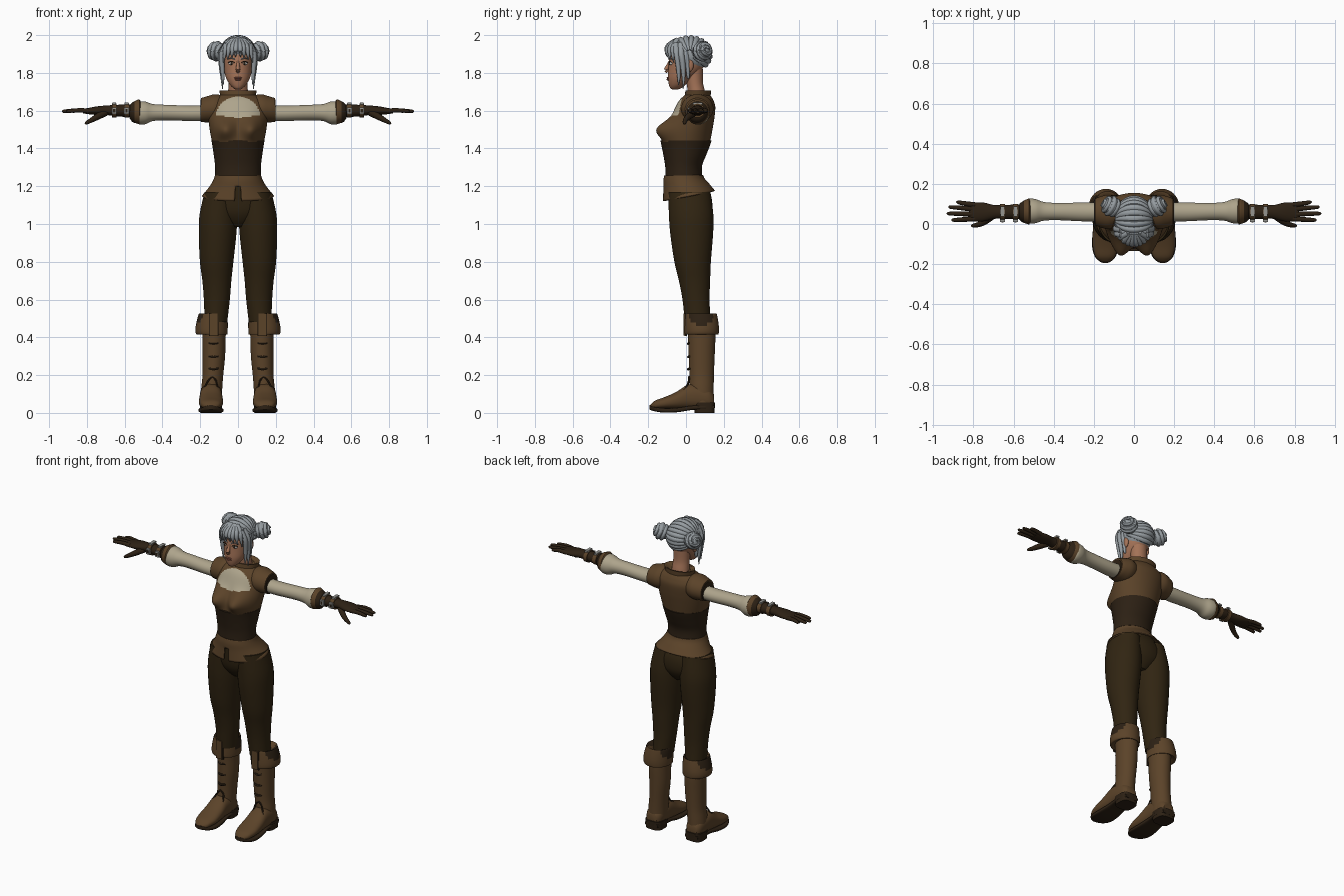
import bpy, bmesh, math
from mathutils import Vector, Matrix

def material(name, rgb):
    m = bpy.data.materials.new(name)
    m.diffuse_color = (*rgb, 1)
    return m

BROWN = material("brown_leather", (0.105, 0.056, 0.022))
DARK = material("dark_leather", (0.026, 0.015, 0.007))
PANTS = material("dark_cloth", (0.030, 0.018, 0.006))
LINEN = material("linen", (0.42, 0.37, 0.26))
HAIR = material("grey_hair", (0.30, 0.33, 0.35))
SKIN = material("skin", (0.37, 0.17, 0.095))
METAL = material("metal", (0.30, 0.30, 0.28))
LIPS = material("lips", (0.24, 0.08, 0.055))
WHITE = material("eye_white", (0.60, 0.60, 0.58))

def finish(name, bm, mats, rule=None, cut=None, mirror=False, thick=0):
    mats = mats if isinstance(mats, (list, tuple)) else [mats]
    if cut:
        bad = [f for f in bm.faces if cut(f.calc_center_median())]
        bmesh.ops.delete(bm, geom=bad, context='FACES')
    bmesh.ops.recalc_face_normals(bm, faces=bm.faces)
    for f in bm.faces:
        f.material_index = rule(f.calc_center_median()) if rule else 0
    me = bpy.data.meshes.new(name)
    bm.to_mesh(me)
    bm.free()
    ob = bpy.data.objects.new(name, me)
    bpy.context.collection.objects.link(ob)
    for m in mats:
        me.materials.append(m)
    bpy.ops.object.select_all(action='DESELECT')
    ob.select_set(True)
    bpy.context.view_layer.objects.active = ob
    bpy.ops.object.shade_smooth_by_angle(angle=math.radians(45))
    if thick:
        ob.modifiers.new("thickness", 'SOLIDIFY').thickness = thick
    if mirror:
        ob.modifiers.new("mirror", 'MIRROR')
    return ob

def smooth(rows, steps):
    """Catmull-Rom interpolation of number tuples."""
    out = []
    for i in range(len(rows) - 1):
        a, b, c, d = rows[max(i - 1, 0)], rows[i], rows[i + 1], rows[min(i + 2, len(rows) - 1)]
        for k in range(steps):
            t = k / steps
            out.append(tuple(q + 0.5 * t * (r - p + t * (2 * p - 5 * q + 4 * r - s + t * (3 * (q - r) + s - p)))
                             for p, q, r, s in zip(a, b, c, d)))
    return out + [rows[-1]]

def skin(name, rings, mats, caps=True, **kw):
    bm = bmesh.new()
    vs = [[bm.verts.new(p) for p in ring] for ring in rings]
    n = len(vs[0])
    for r0, r1 in zip(vs, vs[1:]):
        for i in range(n):
            j = (i + 1) % n
            bm.faces.new((r0[i], r0[j], r1[j], r1[i]))
    if caps:
        bm.faces.new(vs[0])
        bm.faces.new(vs[-1])
    return finish(name, bm, mats, **kw)

def loft(name, mats, rows, axis='z', n=32, steps=4, power=1.0, warp=None, **kw):
    """Rows are (position on axis, centre a, centre b, radius a, radius b)."""
    rings = []
    for t, a, b, ra, rb in smooth(rows, steps):
        ring = []
        for i in range(n):
            c, s = math.cos(math.tau * (i + .5) / n), math.sin(math.tau * (i + .5) / n)
            u = a + ra * math.copysign(abs(c) ** power, c)
            v = b + rb * math.copysign(abs(s) ** power, s)
            p = Vector({'x': (t, u, v), 'y': (u, t, v), 'z': (u, v, t)}[axis])
            ring.append(warp(p) if warp else p)
        rings.append(ring)
    return skin(name, rings, mats, **kw)

def tube(name, mats, rows, n=10, steps=4, **kw):
    """Rows are (x, y, z, radius) along a path."""
    rows = smooth(rows, steps)
    pts = [Vector(r[:3]) for r in rows]
    rings = []
    for i, (p, row) in enumerate(zip(pts, rows)):
        d = pts[min(i + 1, len(pts) - 1)] - pts[max(i - 1, 0)]
        q = d.to_track_quat('Z', 'Y')
        rings.append([p + q @ Vector((math.cos(math.tau * k / n), math.sin(math.tau * k / n), 0)) * max(row[3], .001)
                      for k in range(n)])
    return skin(name, rings, mats, **kw)

def ball(name, mats, centre, radii, **kw):
    bm = bmesh.new()
    bmesh.ops.create_uvsphere(bm, u_segments=24, v_segments=16, radius=1,
                              matrix=Matrix.Translation(centre) @ Matrix.Diagonal((*radii, 1)))
    return finish(name, bm, mats, **kw)

def box(name, mats, centre, size, **kw):
    bm = bmesh.new()
    bmesh.ops.create_cube(bm, size=1, matrix=Matrix.Translation(centre) @ Matrix.Diagonal((*size, 1)))
    return finish(name, bm, mats, **kw)

# --- Torso: vest with linen neckline, corset, flared hem ---
def bust(p):
    front = min(max((.02 - p.y) / .06, 0), 1)
    p.y -= .07 * front * math.exp(-((abs(p.x) - .072) / .055) ** 2 - ((p.z - 1.5) / .055) ** 2)
    return p

def neckline(c):
    inside = (c.x / .115) ** 2 + ((c.z - 1.575) / .1) ** 2 < 1
    return int(inside and c.y < .03 and c.z > 1.56 + .15 * min(abs(c.x), .08))

loft("vest", [BROWN, LINEN], [(1.435, 0, .005, .138, .123), (1.5, 0, .02, .15, .12), (1.56, 0, .035, .157, .115),
     (1.62, 0, .05, .16, .105), (1.655, 0, .055, .14, .09), (1.68, 0, .06, .10, .07), (1.69, 0, .062, .08, .06)],
     n=112, steps=9, warp=bust, rule=neckline)
loft("corset", DARK, [(1.22, 0, -.01, .122, .10), (1.30, 0, -.013, .121, .097), (1.36, 0, -.007, .128, .112),
     (1.41, 0, -.002, .135, .127), (1.442, 0, 0, .141, .136)], n=48)

def hem_tilt(p):
    p.z += (p.y - .01) * .2 * min(max((1.26 - p.z) / .11, 0), 1)
    return p

loft("flared_hem", BROWN, [(1.258, 0, -.012, .122, .103), (1.235, 0, -.01, .13, .11), (1.20, 0, .002, .15, .122),
     (1.148, 0, .015, .19, .138)], n=96, warp=hem_tilt, caps=False, thick=.007,
     cut=lambda c: abs(c.x) < .014 and c.y < 0 and c.z < 1.2)
loft("collar", BROWN, [(1.665, 0, .06, .092, .07), (1.708, 0, .065, .1, .068), (1.706, 0, .065, .088, .058),
     (1.685, 0, .06, .06, .05)], steps=1)
loft("shoulder_cap", BROWN, [(.06, .06, 1.615, .06, .06), (.12, .06, 1.612, .085, .075), (.165, .06, 1.607, .078, .069),
     (.195, .06, 1.603, .066, .064)], axis='x', mirror=True)
loft("armhole_trim", DARK, [(.188, .06, 1.6, .06, .06), (.198, .06, 1.6, .059, .058)], axis='x', steps=1, mirror=True)

# --- Arms: sleeves, gauntlet cuffs, straps, gloves ---
loft("sleeve", LINEN, [(.15, .06, 1.588, .046, .043), (.25, .06, 1.586, .047, .041), (.38, .062, 1.59, .043, .041),
     (.45, .063, 1.59, .047, .045), (.49, .064, 1.588, .06, .06), (.525, .064, 1.588, .062, .06),
     (.54, .064, 1.588, .045, .045)], axis='x', mirror=True)
loft("gauntlet_cuff", [BROWN, DARK], [(.512, .062, 1.592, .05, .05), (.522, .062, 1.594, .064, .066),
     (.535, .062, 1.594, .061, .062), (.56, .06, 1.592, .05, .052), (.575, .06, 1.595, .034, .032)],
     axis='x', steps=2, mirror=True, rule=lambda c: int(c.x > .545))
loft("glove", DARK, [(.55, .06, 1.6, .036, .033), (.62, .06, 1.6, .036, .032), (.69, .06, 1.602, .034, .026),
     (.745, .06, 1.6, .046, .023), (.79, .06, 1.598, .047, .017), (.82, .06, 1.598, .042, .012)],
     axis='x', mirror=True)
for x in (.59, .655):
    loft("wrist_strap", BROWN, [(x - .012, .06, 1.6, .041, .037), (x + .012, .06, 1.6, .041, .037)],
         axis='x', steps=1, mirror=True)
    box("front_buckle", METAL, (x, .017, 1.6), (.026, .012, .036), mirror=True)
    box("buckle_centre", DARK, (x, .012, 1.6), (.012, .008, .018), mirror=True)
    box("top_buckle", METAL, (x, .062, 1.638), (.02, .05, .01), mirror=True)
for y0, x1, y1 in ((.095, .885, .108), (.072, .922, .084), (.048, .93, .052), (.026, .908, .02)):
    tube("finger", DARK, [(.79, y0, 1.598, .013), (.84, (y0 + y1) / 2, 1.602, .012), (x1 - .01, y1, 1.597, .009),
         (x1, y1, 1.595, .003)], mirror=True)
tube("thumb", DARK, [(.70, .045, 1.59, .018), (.74, .015, 1.57, .017), (.775, -.003, 1.55, .013),
     (.803, -.008, 1.535, .009), (.81, -.008, 1.531, .003)], mirror=True)

# --- Legs ---
loft("hips", PANTS, [(1.24, 0, -.008, .115, .095), (1.15, 0, .018, .172, .115), (1.07, 0, .026, .17, .112),
     (1.02, 0, .028, .11, .09), (.985, 0, .03, .05, .06)], n=40)
loft("trouser_leg", PANTS, [(1.17, .092, .018, .085, .112), (1.05, .104, .027, .1, .118), (.95, .108, .03, .1, .114),
     (.8, .113, .035, .089, .097), (.7, .112, .045, .077, .083), (.6, .112, .053, .069, .072),
     (.48, .117, .062, .06, .068)], mirror=True)

# --- Boots ---
loft("boot_shaft", BROWN, [(.46, .125, .08, .063, .074), (.4, .127, .083, .062, .073), (.3, .128, .083, .06, .069),
     (.2, .133, .083, .055, .065), (.13, .139, .082, .056, .065), (.05, .143, .085, .056, .062)], mirror=True)
loft("boot_foot", BROWN, [(y, .143, (top + .02) / 2, rx, (top - .02) / 2) for y, top, rx in
     ((.147, .10, .035), (.12, .13, .052), (.06, .15, .058), (.01, .15, .059), (-.05, .112, .063), (-.11, .085, .063),
      (-.16, .067, .05), (-.182, .05, .03), (-.19, .04, .012))], axis='y', power=.85, mirror=True)
loft("boot_sole", DARK, [(y, .143, z, rx, .012) for y, z, rx in
     ((.152, .03, .045), (.1, .03, .058), (.03, .027, .055), (-.04, .016, .063), (-.11, .013, .066), (-.16, .019, .053),
      (-.185, .026, .03), (-.194, .03, .012))], axis='y', power=.5, mirror=True)
loft("boot_heel", DARK, [(0, .143, .098, .055, .053), (.055, .143, .098, .058, .056)], steps=1, power=.6, mirror=True)
tube("boot_piping", DARK, [(.197, -.06, .08, .005), (.192, -.03, .1, .005), (.178, 0, .133, .005), (.158, .014, .17, .005),
     (.137, .016, .19, .005), (.116, .016, .17, .005), (.108, 0, .133, .005), (.094, -.03, .1, .005),
     (.089, -.06, .08, .005)], n=6, mirror=True)
for z in (.235, .30, .37):
    tube("boot_lace", DARK, [(.105, .019, z, .006), (.13, .012, z - .004, .007), (.155, .02, z, .006)], n=6, mirror=True)
loft("boot_cuff", [BROWN, DARK], [(.43, .128, .083, .06, .07), (.415, .136, .083, .078, .086), (.425, .14, .083, .085, .091),
     (.46, .139, .083, .085, .091), (.515, .133, .08, .078, .085), (.526, .131, .078, .072, .08),
     (.505, .12, .066, .055, .06)], n=48, steps=3, mirror=True,
     rule=lambda c: int(abs(c.x - .136) > .04 and ((c.y - .08) / .065) ** 2 + ((c.z - .515) / .05) ** 2 < 1))
box("cuff_strap", BROWN, (.128, -.006, .468), (.04, .014, .115), mirror=True)
box("cuff_strap_edge", DARK, (.128, -.002, .466), (.05, .012, .119), mirror=True)

# --- Neck, head and face ---
loft("neck", SKIN, [(1.64, 0, .06, .06, .05), (1.70, 0, .055, .053, .046), (1.75, 0, .046, .05, .044),
     (1.82, 0, .04, .052, .05)])
loft("head", SKIN, [(1.713, 0, -.058, .014, .016), (1.72, 0, -.054, .026, .03), (1.74, 0, -.045, .045, .046),
     (1.775, 0, -.027, .064, .069), (1.82, 0, -.004, .075, .09), (1.87, 0, .008, .08, .098), (1.92, 0, .018, .076, .095),
     (1.96, 0, .02, .055, .07), (1.975, 0, .02, .03, .04)], n=40)
tube("nose", SKIN, [(0, -.086, 1.862, .006), (0, -.095, 1.84, .009), (0, -.105, 1.818, .012), (0, -.096, 1.805, .009)])
ball("upper_lip", LIPS, (0, -.094, 1.774), (.02, .009, .005), mirror=False)
ball("lower_lip", LIPS, (0, -.093, 1.765), (.017, .01, .006))
ball("ear", SKIN, (.079, .02, 1.84), (.012, .02, .033), mirror=True)
ball("eye", WHITE, (.034, -.077, 1.85), (.016, .011, .0085), mirror=True)
ball("iris", DARK, (.034, -.0855, 1.85), (.0065, .004, .0075), mirror=True)
tube("eyelash", DARK, [(.016, -.089, 1.853, .0015), (.034, -.087, 1.861, .003), (.053, -.077, 1.855, .002)], n=6, mirror=True)
tube("eyebrow", HAIR, [(.014, -.092, 1.872, .003), (.036, -.087, 1.879, .004), (.058, -.072, 1.872, .002)], n=6, mirror=True)

# --- Hair: cap, swept strands, fringe, side locks, coiled buns ---
C = Vector((0, .02, 1.898))
ball("hair_cap", HAIR, C, (.091, .111, .091), cut=lambda c: c.y < 0 and c.z < 1.905)
for k in range(12):
    phi = math.radians(48 + 15.5 * k)
    rows = []
    for j in range(9):
        t = .25 + (math.pi - .5) * j / 8
        rows.append((.09 * math.cos(t), C.y - .107 * math.sin(t) * math.cos(phi),
                     C.z + .087 * math.sin(t) * math.sin(phi), .007 + .009 * math.sin(t)))
    tube("swept_strand", HAIR, rows, n=8, steps=2)
for x, low in ((.012, 1.885), (.03, 1.88), (.05, 1.87), (.068, 1.855)):
    y = .008 - .112 * math.sqrt(1 - (x / .095) ** 2)
    tube("fringe_lock", HAIR, [(x * .4, -.045, 1.975, .014), (x * .85, y * .88, 1.945, .015), (x, y, 1.915, .012),
         (x * 1.12, y + .004, low, .002)], n=8, mirror=True)
for dx, y, low, r in ((0, -.05, 1.735, .015), (.004, -.025, 1.715, .016), (0, 0, 1.77, .013)):
    tube("side_lock", HAIR, [(.06, y - .005, 1.955, r), (.085 + dx, y, 1.9, r), (.084 + dx, y + .008, 1.84, r * .9),
         (.08 + dx, y + .012, 1.78, r * .6), (.078 + dx, y + .01, low, .002)], n=8, mirror=True)
B = Vector((.114, .088, 1.915))
ball("bun", HAIR, B, (.044, .045, .05), mirror=True)
axis = Vector((.8, .5, .25)).to_track_quat('Z', 'Y')
coil = []
for i in range(45):
    a = .15 + 2.4 * i / 44
    w = math.tau * 4 * i / 44
    p = B + axis @ Vector((.043 * math.sin(a) * math.cos(w), .043 * math.sin(a) * math.sin(w), .04 * math.cos(a)))
    coil.append((*p, .012))
tube("bun_coil", HAIR, coil, n=8, steps=2, mirror=True)
tube("bun_root", HAIR, [(.06, .05, 1.91, .035), (.1, .08, 1.913, .03)], mirror=True)
